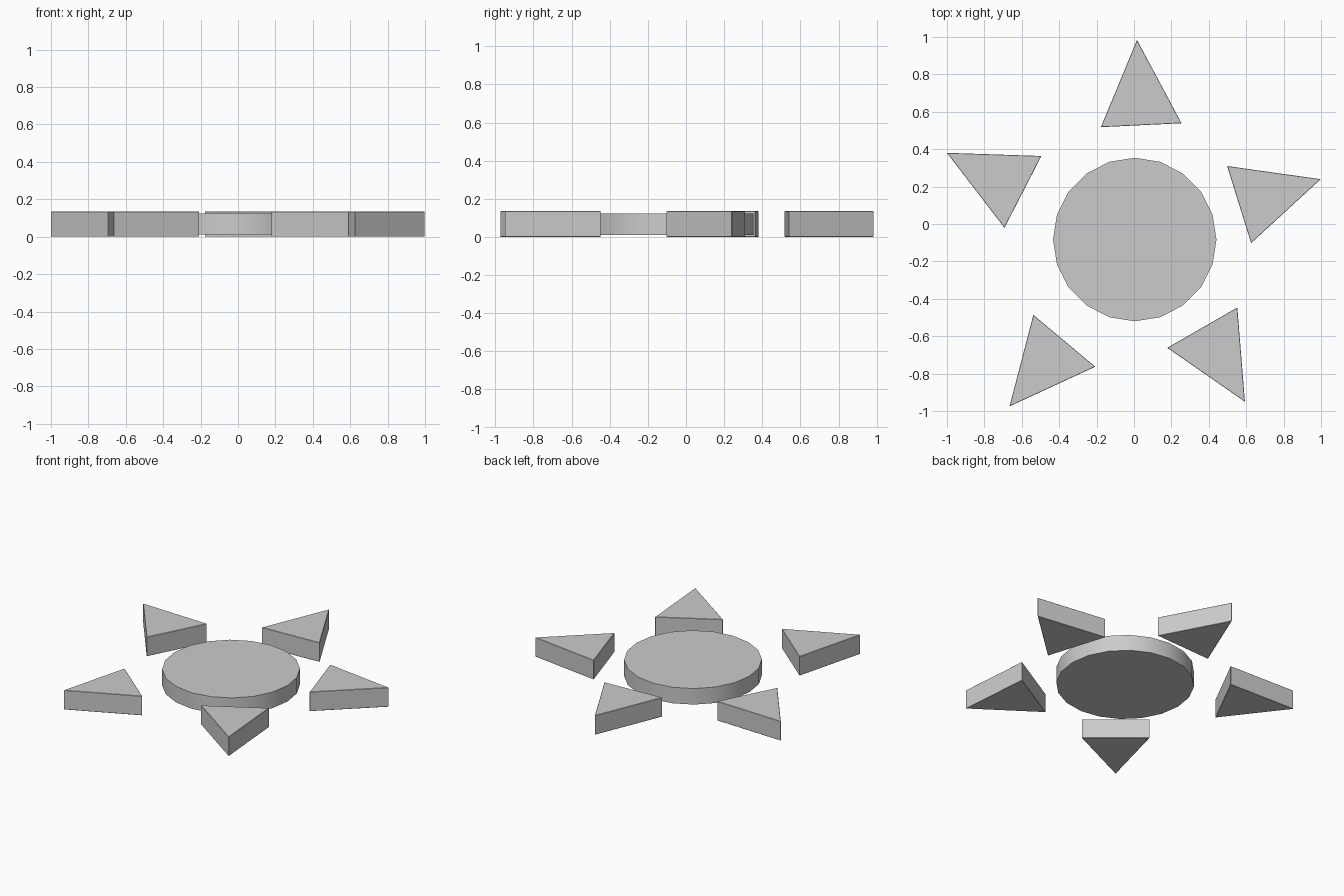
import bpy, bmesh
from math import radians, sin, cos, pi

if "Cube" in bpy.data.objects:
    bpy.data.objects.remove(bpy.data.objects["Cube"])

def prism(name, outline, z0, z1, bevel=0.0):
    """Extrude a counter-clockwise outline from z0 to z1."""
    bm = bmesh.new()
    base = bm.faces.new([bm.verts.new((x, y, z0)) for x, y in outline])
    top = bmesh.ops.extrude_face_region(bm, geom=[base], use_keep_orig=True)
    verts = [g for g in top["geom"] if isinstance(g, bmesh.types.BMVert)]
    bmesh.ops.translate(bm, verts=verts, vec=(0, 0, z1 - z0))
    bmesh.ops.recalc_face_normals(bm, faces=bm.faces[:])
    mesh = bpy.data.meshes.new(name)
    bm.to_mesh(mesh)
    bm.free()
    obj = bpy.data.objects.new(name, mesh)
    bpy.context.collection.objects.link(obj)
    if bevel:
        mod = obj.modifiers.new("edge_bevel", "BEVEL")
        mod.width = bevel
        mod.segments = 1
    return obj

# Central 20-sided disc, slightly thinner than the rays
R, N = 0.437, 20
disc = prism("sun_disc",
             [(0.004 + R * cos(2 * pi * i / N), -0.083 + R * sin(2 * pi * i / N))
              for i in range(N)], 0.011, 0.123)
bpy.context.view_layer.objects.active = disc
disc.select_set(True)
bpy.ops.object.shade_smooth_by_angle(angle=radians(30))

# Five triangular rays: centroid x, y and heading in degrees
TIP, BACK, HALF = 0.305, -0.152, 0.216
rays = [(0.031, 0.680, 92.8), (0.707, 0.149, 17.3), (0.441, -0.686, -60.1),
        (-0.470, -0.741, 230.1), (-0.729, 0.241, 152.8)]
for n, (cx, cy, deg) in enumerate(rays, 1):
    c, s = cos(radians(deg)), sin(radians(deg))
    shape = [(TIP, 0), (BACK, HALF), (BACK, -HALF)]
    prism(f"sun_ray_{n}",
          [(cx + x * c - y * s, cy + x * s + y * c) for x, y in shape],
          0.0, 0.135, bevel=0.002)
